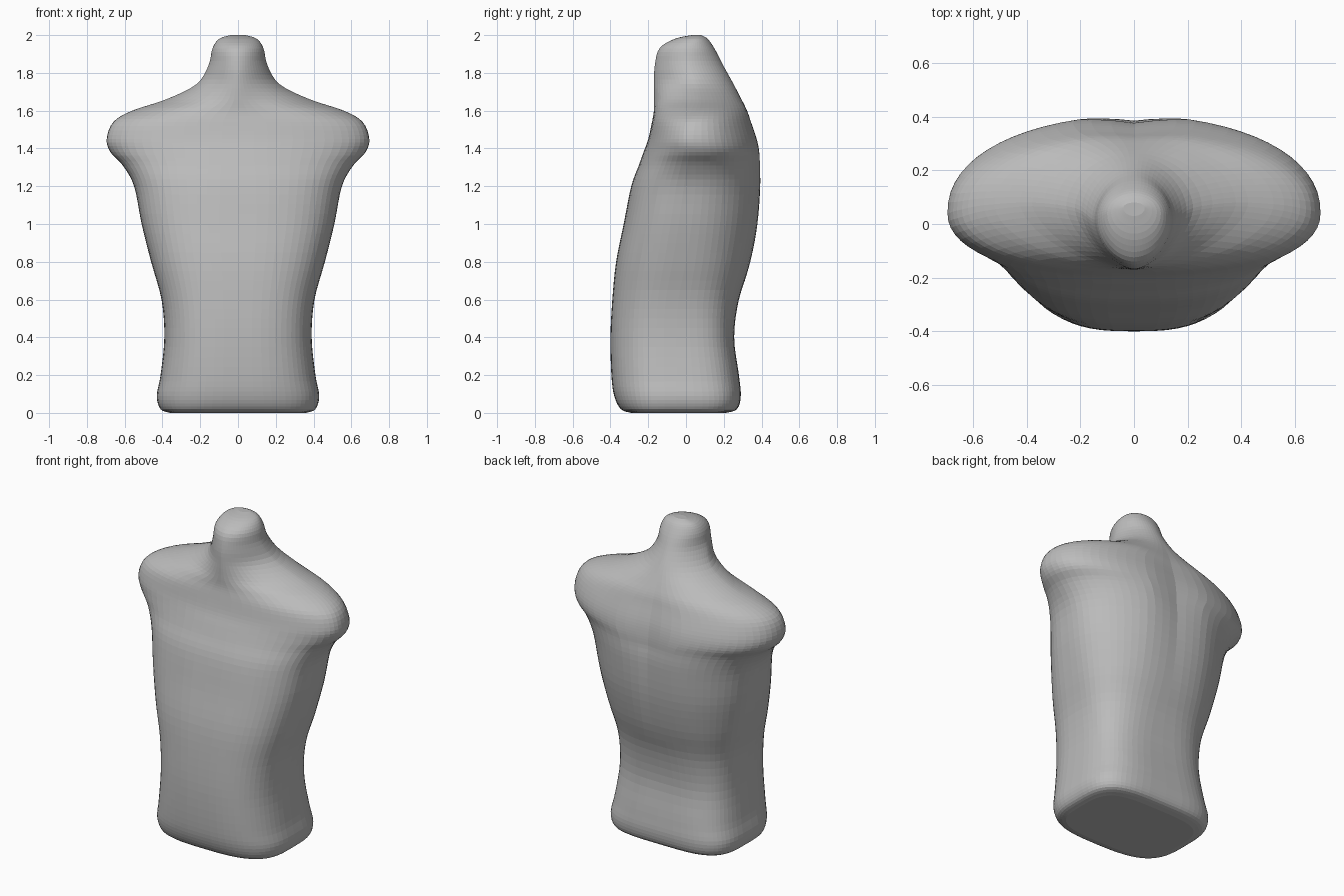
import bpy
import bmesh
import math

# Remove the default cube
default_cube = bpy.data.objects.get("Cube")
if default_cube:
    bpy.data.objects.remove(default_cube, do_unlink=True)

SIDES = 64
STEPS = 4

# Section columns: height, half width, front, back, widest y, front and back squareness
SECTIONS = [
    (0.00, 0.36, -0.29, 0.21, -0.05, 3.4, 3.8),
    (0.02, 0.41, -0.345, 0.27, -0.05, 3, 3.8),
    (0.09, 0.43, -0.38, 0.29, -0.05, 2.8, 3.6),
    (0.2, 0.41, -0.395, 0.28, -0.05, 2.8, 3.4),
    (0.4, 0.39, -0.4, 0.255, -0.05, 2.8, 3.2),
    (0.6, 0.405, -0.39, 0.28, -0.04, 2.8, 2.8),
    (0.8, 0.46, -0.37, 0.345, 0, 2.8, 2.4),
    (1.0, 0.51, -0.33, 0.39, 0.03, 2.8, 2.2),
    (1.2, 0.55, -0.29, 0.41, 0.05, 2.7, 2.1),
    (1.31, 0.61, -0.25, 0.407, 0.05, 2.4, 2.1),
    (1.38, 0.675, -0.225, 0.4, 0.05, 2.2, 2.2),
    (1.45, 0.695, -0.2, 0.385, 0.04, 2.2, 2.2),
    (1.54, 0.66, -0.18, 0.355, 0.05, 2.2, 2.1),
    (1.6, 0.56, -0.17, 0.335, 0.07, 1.9, 2),
    (1.66, 0.38, -0.17, 0.305, 0.08, 1.6, 1.9),
    (1.74, 0.22, -0.17, 0.26, 0.06, 1.6, 1.8),
    (1.84, 0.156, -0.165, 0.2, 0.02, 1.7, 1.8),
    (1.93, 0.135, -0.14, 0.15, 0.02, 1.9, 2),
    (1.98, 0.1, -0.06, 0.115, 0.04, 2, 2),
    (2.0, 0.04, 0.03, 0.08, 0.06, 2, 2),
]


def blend(a, b, c, d, t):
    """Smooth curve from b to c."""
    return b + 0.5 * t * (c - a + t * (2 * a - 5 * b + 4 * c - d
                                       + t * (3 * (b - c) + d - a)))


def smooth_sections():
    """Fill in the sections between the measured ones."""
    last = len(SECTIONS) - 1
    for i in range(last):
        four = [SECTIONS[min(max(i + k, 0), last)] for k in (-1, 0, 1, 2)]
        for s in range(STEPS):
            yield [blend(*column, s / STEPS) for column in zip(*four)]
    yield SECTIONS[last]


def power(value, squareness):
    return math.copysign(abs(value) ** (2 / squareness), value)


def section_ring(bm, section):
    """One closed horizontal ring with a shallow spine groove."""
    z, width, front, back, middle, front_n, back_n = section
    groove = 0.03 * max(0, 1 - abs(z - 1.3) / 0.6)
    ring = []
    for i in range(SIDES):
        angle = math.tau * i / SIDES
        c, s = math.cos(angle), math.sin(angle)
        n = back_n if s > 0 else front_n
        x = width * power(c, n)
        depth = (back - middle) if s > 0 else (middle - front)
        y = middle + depth * power(s, n)
        if s > 0:
            y -= groove * max(0, 1 - abs(x) / 0.2)
        ring.append(bm.verts.new((x, y, max(z, 0))))
    return ring


# Grey material
grey = bpy.data.materials.new("plain grey")
grey.use_nodes = True
colour = (0.5, 0.5, 0.5, 1)
grey.diffuse_color = colour
grey.node_tree.nodes["Principled BSDF"].inputs["Base Color"].default_value = colour

# Torso skin lofted from base to neck top
bm = bmesh.new()
rings = [section_ring(bm, section) for section in smooth_sections()]
for low, high in zip(rings, rings[1:]):
    for i in range(SIDES):
        j = (i + 1) % SIDES
        bm.faces.new((low[i], low[j], high[j], high[i]))

# Flat base and neck top
bm.faces.new(reversed(rings[0]))
bm.faces.new(rings[-1])
bmesh.ops.recalc_face_normals(bm, faces=bm.faces)

mesh = bpy.data.meshes.new("torso")
bm.to_mesh(mesh)
bm.free()
mesh.materials.append(grey)
torso = bpy.data.objects.new("torso", mesh)
bpy.context.collection.objects.link(torso)
